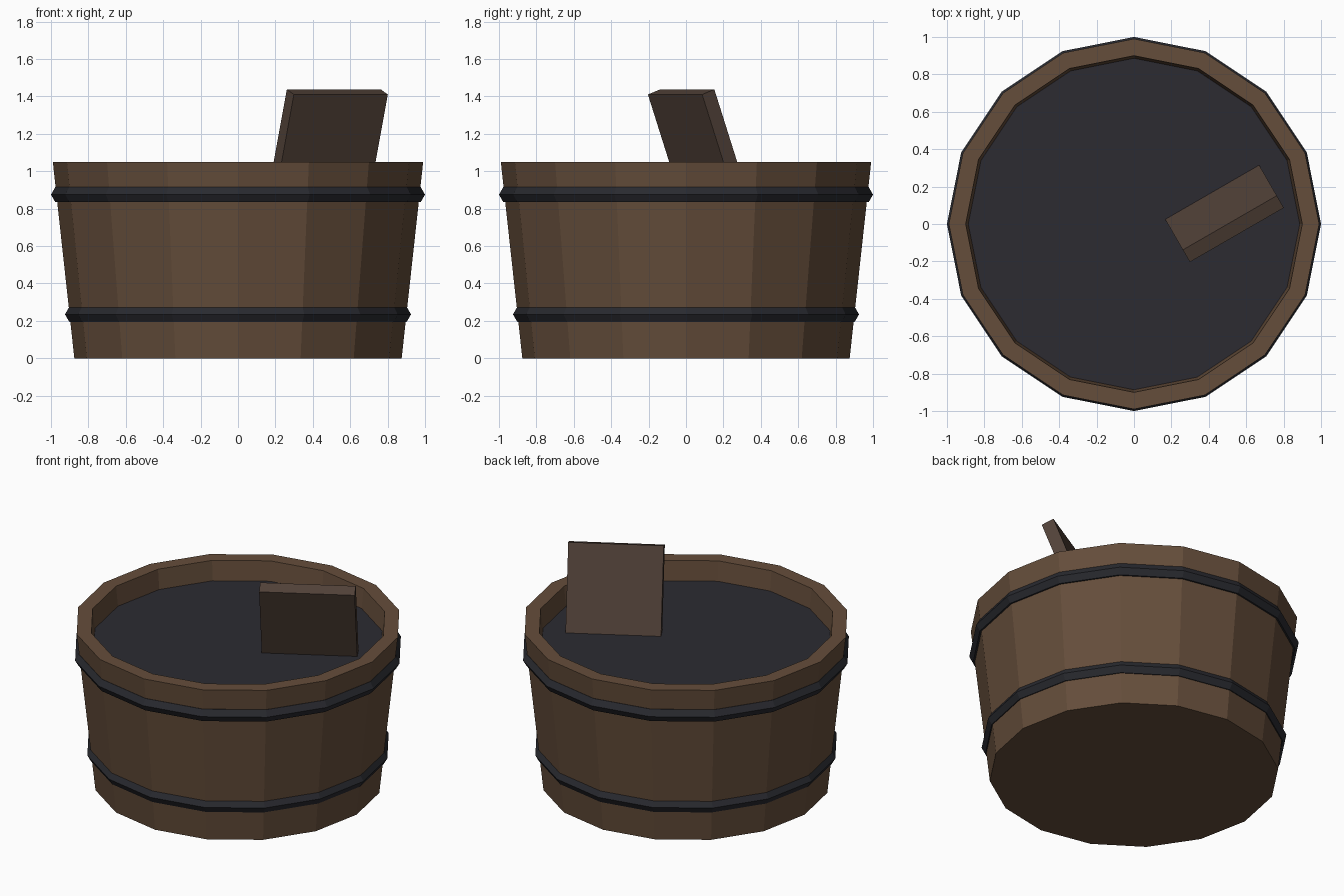
import bpy, bmesh
from math import radians, cos, sin, pi
from mathutils import Vector, Matrix

if "Cube" in bpy.data.objects:
    bpy.data.objects.remove(bpy.data.objects["Cube"])

SIDES = 16


def material(name, rgb):
    m = bpy.data.materials.new(name)
    m.diffuse_color = (*rgb, 1)
    m.use_nodes = True
    m.node_tree.nodes["Principled BSDF"].inputs["Base Color"].default_value = m.diffuse_color
    return m


wood = material("wood", (0.13, 0.075, 0.043))
board_wood = material("board_wood", (0.085, 0.055, 0.041))
iron = material("iron", (0.022, 0.023, 0.029))
water_mat = material("dark_water", (0.025, 0.024, 0.031))


def finish(name, bm, mat):
    bmesh.ops.recalc_face_normals(bm, faces=bm.faces)
    mesh = bpy.data.meshes.new(name)
    bm.to_mesh(mesh)
    bm.free()
    mesh.materials.append(mat)
    ob = bpy.data.objects.new(name, mesh)
    bpy.context.collection.objects.link(ob)
    return ob


def lathe(name, profile, mat, closed=False):
    """Revolve (radius, z) points; open profiles get both end rings capped."""
    bm = bmesh.new()
    rings = [[bm.verts.new((r * cos(2 * pi * i / SIDES), r * sin(2 * pi * i / SIDES), z))
              for i in range(SIDES)] for r, z in profile]
    pairs = list(zip(rings, rings[1:]))
    if closed:
        pairs.append((rings[-1], rings[0]))
    for a, b in pairs:
        for i in range(SIDES):
            j = (i + 1) % SIDES
            bm.faces.new((a[i], a[j], b[j], b[i]))
    if not closed:
        bm.faces.new(rings[0])
        bm.faces.new(rings[-1])
    return finish(name, bm, mat)


# Tapered tub with a thick rim and an inner floor
lathe("tub_body", [(0.875, 0), (0.99, 1.05), (0.90, 1.05), (0.80, 0.10)], wood)

# Water surface just under the rim
bm = bmesh.new()
bmesh.ops.create_circle(bm, cap_ends=True, segments=SIDES, radius=0.886,
                        matrix=Matrix.Translation((0, 0, 0.92)))
finish("water_surface", bm, water_mat)

# Hoops with a six-sided section
for name, radius, z in (("lower_hoop", 0.879, 0.235), ("upper_hoop", 0.954, 0.875)):
    section = [(radius + 0.046 * cos(k * pi / 3), z + 0.046 * sin(k * pi / 3)) for k in range(6)]
    lathe(name, section, iron, closed=True)

# Leaning wash board, partly sunk in the water
length = 1.0
rot = Matrix.Rotation(radians(30), 4, 'Z') @ Matrix.Rotation(radians(20), 4, 'X')
top_centre = Vector((0.531, -0.026, 1.424))
centre = top_centre - rot @ Vector((0, 0, length / 2))
bm = bmesh.new()
bmesh.ops.create_cube(bm, size=1, matrix=Matrix.Translation(centre) @ rot
                      @ Matrix.Diagonal((0.58, 0.08, length, 1)))
finish("wash_board", bm, board_wood)
